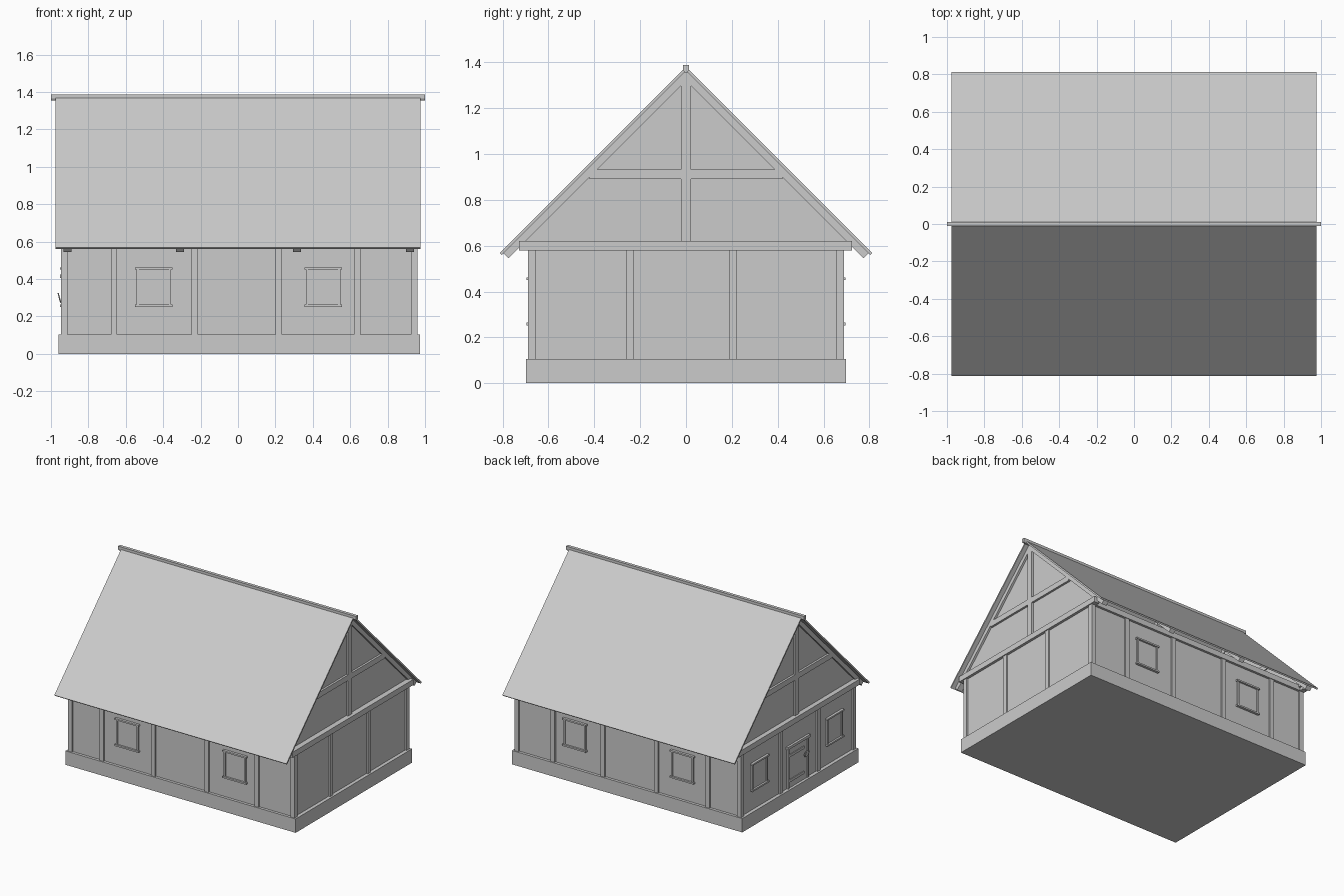
import bpy, bmesh, math

if "Cube" in bpy.data.objects:
    bpy.data.objects.remove(bpy.data.objects["Cube"])

CX = 0.006  # walls sit a touch off centre


def box(name, x0, x1, y0, y1, z0, z1):
    return prism(name, [(y0, z0), (y1, z0), (y1, z1), (y0, z1)], x0, x1)


def prism(name, profile, x0, x1):
    """Extrude a (y, z) outline along x."""
    bm = bmesh.new()
    face = bm.faces.new([bm.verts.new((x0, y, z)) for y, z in profile])
    ext = bmesh.ops.extrude_face_region(bm, geom=[face])
    verts = [g for g in ext["geom"] if isinstance(g, bmesh.types.BMVert)]
    bmesh.ops.translate(bm, verts=verts, vec=(x1 - x0, 0, 0))
    bmesh.ops.recalc_face_normals(bm, faces=bm.faces)
    me = bpy.data.meshes.new(name)
    bm.to_mesh(me)
    bm.free()
    ob = bpy.data.objects.new(name, me)
    bpy.context.collection.objects.link(ob)
    return ob


def wall_box(name, side, u, w, z0, z1, d0, d1):
    """Box on a wall: u centre and w width along the wall, d depth outwards from the post face."""
    a, b = u - w / 2, u + w / 2
    if side in ("front", "back"):
        s = -1 if side == "front" else 1
        y0, y1 = sorted((s * (0.69 + d0), s * (0.69 + d1)))
        return box(name, a, b, y0, y1, z0, z1)
    s = -1 if side == "left" else 1
    x0, x1 = sorted((CX + s * (0.953 + d0), CX + s * (0.953 + d1)))
    return box(name, x0, x1, a, b, z0, z1)


def window(side, u):
    wall_box("shutter", side, u, 0.172, 0.262, 0.452, -0.03, -0.008)
    for s in (-1, 1):
        wall_box("window_jamb", side, u + s * 0.086, 0.012, 0.258, 0.456, -0.03, 0.0)
    wall_box("window_lintel", side, u, 0.20, 0.45, 0.462, -0.03, 0.006)
    wall_box("window_sill", side, u, 0.20, 0.252, 0.264, -0.03, 0.006)


# foundation and wall infill
box("foundation", CX - 0.967, CX + 0.967, -0.698, 0.698, 0, 0.105)
box("wall_infill", CX - 0.94, CX + 0.94, -0.677, 0.677, 0.10, 0.61)

# corner posts
for sx in (-1, 1):
    for sy in (-1, 1):
        xs = sorted((CX + sx * 0.953, CX + sx * 0.918))
        ys = sorted((sy * 0.69, sy * 0.655))
        box("corner_post", *xs, *ys, 0.10, 0.60)

# wall posts
for side in ("front", "back"):
    for u in (-0.663, -0.232, 0.218, 0.637):
        wall_box("wall_post", side, u, 0.034, 0.10, 0.60, -0.035, 0)
    for u in (-0.45, 0.455):
        window(side, u)
for side in ("left", "right"):
    for u in (-0.245, 0.206):
        wall_box("end_post", side, u, 0.034, 0.10, 0.60, -0.035, 0)
for u in (-0.44, 0.46):
    window("left", u)

# plank door with frame, battens and ring handle
for i in range(4):
    wall_box("door_plank", "left", -0.0825 + i * 0.055, 0.052, 0.105, 0.405, -0.03, -0.006)
for s in (-1, 1):
    wall_box("door_jamb", "left", s * 0.118, 0.016, 0.10, 0.42, -0.03, 0.0)
wall_box("door_lintel", "left", 0, 0.27, 0.405, 0.425, -0.03, 0.004)
for z in (0.16, 0.35):
    wall_box("door_batten", "left", 0.02, 0.18, z - 0.01, z + 0.01, -0.01, 0.0)
bpy.ops.mesh.primitive_torus_add(location=(-0.955, -0.085, 0.30), rotation=(0, math.radians(75), 0),
                                 major_radius=0.024, minor_radius=0.004,
                                 major_segments=16, minor_segments=6)
bpy.context.object.name = "door_handle"

# wall plates and tie beams
for s in (-1, 1):
    box("wall_plate", -0.93, 0.94, *sorted((s * 0.65, s * 0.695)), 0.578, 0.62)
    box("tie_beam", *sorted((CX + s * 0.918, CX + s * 0.96)), -0.728, 0.725, 0.578, 0.62)

# rafters in pairs, z + |y| = const
for x in (-0.912, -0.31, 0.315, 0.92):
    for s in (-1, 1):
        prism("rafter", [(0, 1.32), (s * 0.775, 0.545), (s * 0.798, 0.568), (0, 1.366)],
              x - 0.021, x + 0.021)

# gable infill, king posts and collars
for x, s in ((-0.912, -1), (0.92, 1)):
    xs = sorted((x - s * 0.015, x + s * 0.005))
    prism("gable_infill", [(-0.73, 0.6), (0.73, 0.6), (0, 1.33)], *xs)
    box("king_post", x - 0.021, x + 0.021, -0.022, 0.022, 0.61, 1.33)
    box("collar_beam", x - 0.021, x + 0.021, -0.42, 0.42, 0.89, 0.932)

# roof sheets
for s in (-1, 1):
    prism("roof_slope", [(0, 1.364), (s * 0.804, 0.56), (s * 0.812, 0.568), (0, 1.38)],
          -0.975, 0.975)

# ridge cap
prism("ridge_cap", [(-0.006, 1.355), (0.006, 1.355), (0.012, 1.365), (0.012, 1.388),
                    (-0.012, 1.388), (-0.012, 1.365)], -1, 1)
